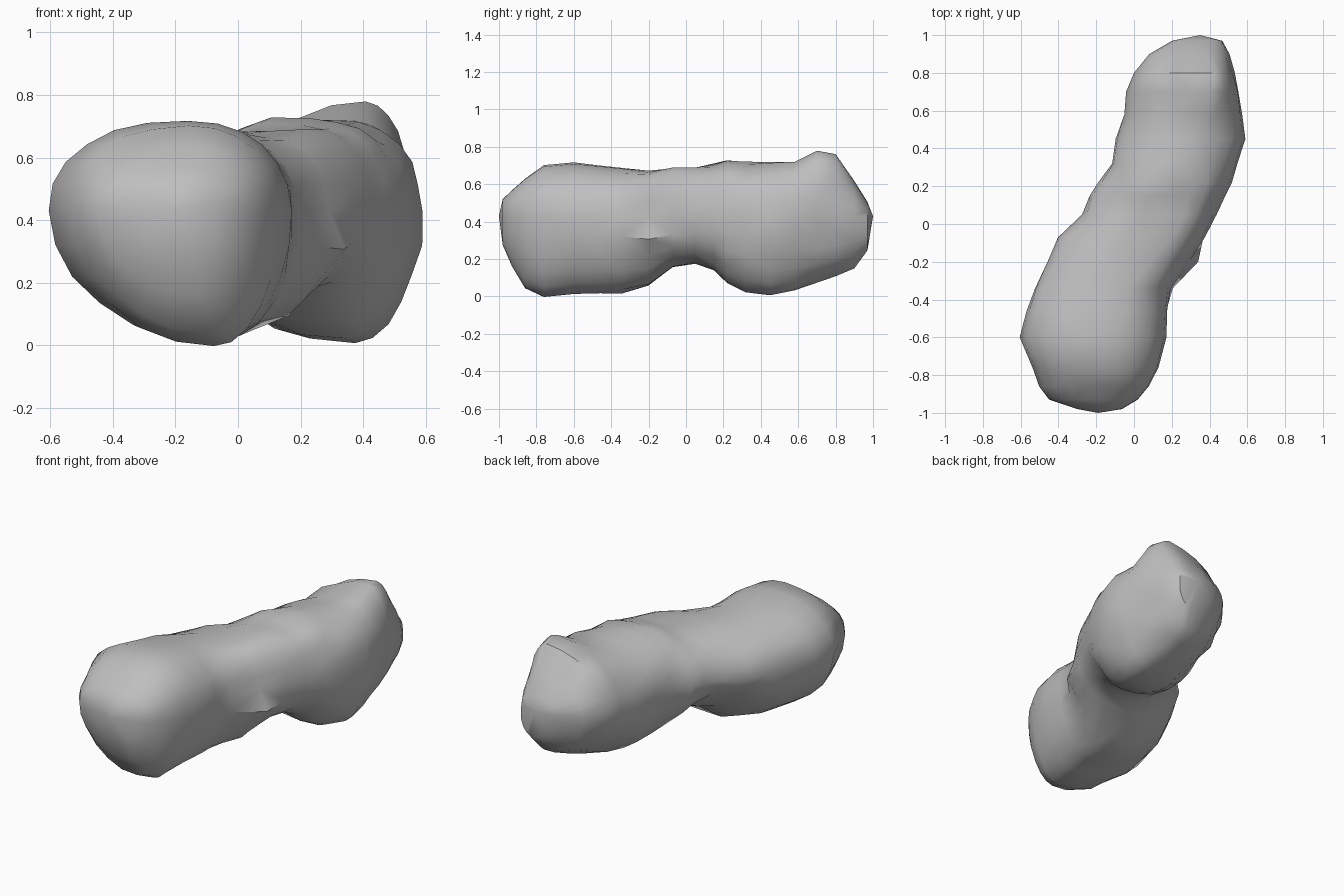
import bpy
import bmesh
import math
from mathutils import Vector, noise

default_cube = bpy.data.objects.get("Cube")
if default_cube:
    bpy.data.objects.remove(default_cube, do_unlink=True)

SEGMENTS = 24
WAIST = 0.43

# Stations along the body: y, left edge, right edge, underside, top
STATIONS = [
    (-.98, -.3, -.06, .27, .52),
    (-.93, -.45, .02, .16, .57),
    (-.86, -.5, .08, .04, .63),
    (-.76, -.54, .13, .0, .7),
    (-.6, -.6, .17, .01, .72),
    (-.46, -.57, .18, .02, .7),
    (-.34, -.53, .19, .02, .69),
    (-.2, -.46, .29, .05, .68),
    (-.07, -.4, .37, .15, .69),
    (.05, -.27, .43, .17, .69),
    (.15, -.23, .48, .14, .71),
    (.22, -.19, .52, .08, .73),
    (.32, -.12, .55, .02, .72),
    (.45, -.1, .59, .01, .72),
    (.58, -.05, .57, .03, .72),
    (.7, -.04, .55, .07, .78),
    (.8, .0, .53, .11, .76),
    (.9, .08, .5, .15, .61),
    (.97, .2, .47, .25, .51),
]


def make_material(name, colour):
    material = bpy.data.materials.new(name)
    material.use_nodes = True
    material.diffuse_color = colour
    shader = material.node_tree.nodes["Principled BSDF"]
    shader.inputs["Base Color"].default_value = colour
    shader.inputs["Roughness"].default_value = 0.9
    return material


def bell(value, centre, width):
    """One at the centre, fading to zero at the width."""
    distance = min(abs(value - centre) / width, 1)
    return (1 + math.cos(math.pi * distance)) / 2


def rounded(value, power):
    """Signed power, used for the fuller superellipse sections."""
    return math.copysign(abs(value) ** (2 / power), value)


def section_point(station, angle):
    """Point on one lopsided section; the keel and crest sit off centre."""
    y, left, right, low, high = station
    upper = math.sin(angle) >= 0
    outer = math.cos(angle) > 0
    neck = bell(y, -.03, .38)
    hump = bell(y, .75, .35)
    back = bell(y, .45, .4)
    # The crest leans out over the hump, the keel wanders back at the neck
    if upper:
        lean = .57 + .08 * neck + .2 * hump
        power = 2.2 + (.5 * neck if outer else -.3 * hump)
    else:
        lean = .69 - .13 * neck - .06 * hump
        power = 2.0 + (.7 * neck if outer else .25 * back - .3 * neck)
    across = rounded(math.cos(angle), power)
    rise = rounded(math.sin(angle), power)
    middle = left + (right - left) * lean
    reach = (right - middle) if outer else (middle - left)
    height = (high - WAIST) if upper else (WAIST - low)
    point = Vector((middle + across * reach, y, WAIST + rise * height))
    # Overhanging lip where the back lobe rides over the front one
    if outer:
        point.x += .06 * bell(y, -.22, .22) * bell(point.z, .32, .15)
    return point


def add_dents(point, station):
    """Small uneven dents, strongest on the flanks of the back lobe."""
    y, left, right, low, high = station
    centre = Vector(((left + right) / 2, y, WAIST))
    outward = (point - centre).normalized()
    strength = 0.02 if y > -0.3 else 0.01
    bump = noise.noise(point * 6) - 0.05
    return point + outward * bump * strength


def build_rock(name, material):
    bm = bmesh.new()
    rings = []
    for station in STATIONS:
        ring = []
        for step in range(SEGMENTS):
            angle = math.tau * step / SEGMENTS
            point = add_dents(section_point(station, angle), station)
            ring.append(bm.verts.new(point))
        rings.append(ring)

    # Skin between neighbouring rings
    for near, far in zip(rings, rings[1:]):
        for i in range(SEGMENTS):
            j = (i + 1) % SEGMENTS
            bm.faces.new((near[i], near[j], far[j], far[i]))

    # Blunt tips close both ends
    for ring, tip in ((rings[0], (-.19, -1, .43)), (rings[-1], (.35, 1, .43))):
        end = bm.verts.new(tip)
        for i in range(SEGMENTS):
            bm.faces.new((ring[i], ring[(i + 1) % SEGMENTS], end))

    # Uneven triangles give the chipped surface
    bmesh.ops.triangulate(bm, faces=bm.faces[:], quad_method='SHORT_EDGE')
    bmesh.ops.recalc_face_normals(bm, faces=bm.faces[:])
    mesh = bpy.data.meshes.new(name)
    bm.to_mesh(mesh)
    bm.free()
    mesh.materials.append(material)
    rock = bpy.data.objects.new(name, mesh)
    bpy.context.collection.objects.link(rock)
    return rock


stone = make_material("stone grey", (.52, .52, .52, 1))
asteroid = build_rock("asteroid_body", stone)

# Smooth shading with the sharper creases kept
bpy.context.view_layer.objects.active = asteroid
asteroid.select_set(True)
bpy.ops.object.shade_smooth_by_angle(angle=math.radians(40))
